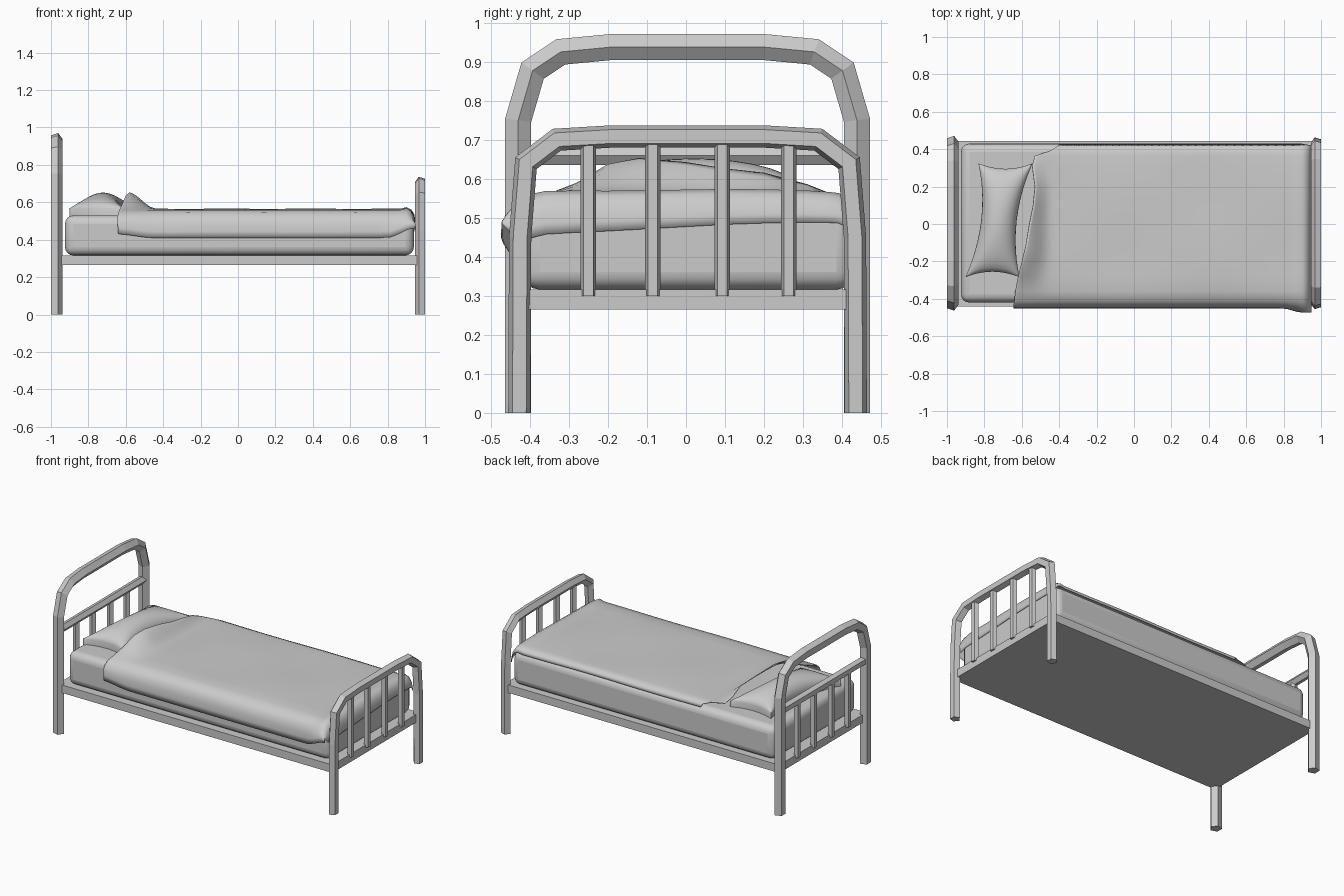
import bpy, bmesh, math
from mathutils import Vector

if "Cube" in bpy.data.objects:
    bpy.data.objects.remove(bpy.data.objects["Cube"])


def make(name, verts, faces, smooth=None):
    me = bpy.data.meshes.new(name)
    me.from_pydata(verts, [], faces)
    bm = bmesh.new()
    bm.from_mesh(me)
    bmesh.ops.recalc_face_normals(bm, faces=bm.faces[:])
    bm.to_mesh(me)
    bm.free()
    ob = bpy.data.objects.new(name, me)
    bpy.context.collection.objects.link(ob)
    if smooth:
        bpy.ops.object.select_all(action='DESELECT')
        ob.select_set(True)
        bpy.context.view_layer.objects.active = ob
        bpy.ops.object.shade_smooth_by_angle(angle=math.radians(smooth))
    return ob


def tube(name, path, x, r, side, sides=5):
    """Sweep a pentagon along a (y, z) path; side = x direction of its point."""
    pts = [Vector(p) for p in path]
    verts, faces = [], []
    for i, p in enumerate(pts):
        a = (p - pts[i - 1]).normalized() if i else (pts[1] - p).normalized()
        b = (pts[i + 1] - p).normalized() if i < len(pts) - 1 else a
        t = (a + b).normalized()
        n = Vector((-t.y, t.x)) / max(t.dot(a), 0.3)
        for k in range(sides):
            g = math.tau * k / sides
            q = p + n * r * math.sin(g)
            verts.append((x + side * r * math.cos(g), q.x, q.y))
    for i in range(len(pts) - 1):
        for k in range(sides):
            j, m = i * sides, (k + 1) % sides
            faces.append((j + k, j + m, j + m + sides, j + k + sides))
    faces += [tuple(range(sides)), tuple(range(len(verts) - sides, len(verts)))]
    return make(name, verts, faces)


def box(name, lo, hi, bevel=0):
    bpy.ops.mesh.primitive_cube_add(size=1, location=[(a + b) / 2 for a, b in zip(lo, hi)])
    ob = bpy.context.object
    ob.name = name
    ob.scale = [b - a for a, b in zip(lo, hi)]
    bpy.ops.object.transform_apply(location=False, rotation=False)
    if bevel:
        m = ob.modifiers.new("round", 'BEVEL')
        m.width, m.segments = bevel, 4
        bpy.ops.object.shade_smooth_by_angle(angle=math.radians(40))
    return ob


def arch(half):
    return [(y + .004, z) for y, z in half] + [(.004 - y, z) for y, z in reversed(half)]


# Bent tube head and foot ends
HX, FX = -.972, .9757
tube("head_arch", arch([(.434, 0), (.434, .75), (.397, .877), (.325, .925), (.2, .937)]), HX, .035, 1)
tube("foot_arch", arch([(.431, 0), (.429, .45), (.414, .64), (.335, .70), (.2, .708)]), FX, .030, -1)
tube("head_crossbar", [(-.43, .66), (.43, .66)], HX, .026, 1)
for i, y in enumerate((-.25, -.085, .093, .263)):
    tube(f"foot_bar_{i}", [(y, .30), (y, .70)], FX, .021, -1)
    tube(f"head_bar_{i}", [(y, .30), (y, .66)], HX, .021, 1)

# Base and mattress
box("base_slab", (-.975, -.44, .265), (.98, .445, .316))
box("mattress", (-.925, -.42, .316), (.94, .43, .53), .045)


# Pillow: skewed, pinched outline with a domed top
def pillow_point(u, v, top):
    w = .095 + .05 * u * u
    x = -.722 + .035 * u + w * v
    y = .02 + u * (.275 + .03 * v * v)
    z = .567 + .085 * math.sqrt(max(0, (1 - u * u) * (1 - v * v))) if top else .525
    return (x, y, z)


N = 16
pv = [pillow_point(math.sin(math.pi * (i / N - .5)), math.sin(math.pi * (j / N - .5)), top)
      for top in (1, 0) for i in range(N + 1) for j in range(N + 1)]
W, L = N + 1, (N + 1) ** 2
pf = [(o + i * W + j, o + i * W + j + 1, o + (i + 1) * W + j + 1, o + (i + 1) * W + j)
      for o in (0, L) for i in range(N) for j in range(N)]
ring = ([j for j in range(N)] + [i * W + N for i in range(N)]
        + [N * W + j for j in range(N, 0, -1)] + [i * W for i in range(N, 0, -1)])
pf += [(a, b, b + L, a + L) for a, b in zip(ring, ring[1:] + ring[:1])]
make("pillow", pv, pf, 45)

# Blanket: cross rows (y, z, head edge x), foot end drops (x, dz)
rows = [(.422, .525, -.40), (.415, .545, -.41), (.39, .556, -.45), (.365, .558, -.53), (.31, .56, -.545),
        (.2, .561, -.53), (.1, .562, -.54), (0, .562, -.56), (-.12, .562, -.58), (-.2, .561, -.60),
        (-.28, .56, -.62), (-.36, .557, -.635), (-.41, .545, -.64), (-.437, .515, -.645),
        (-.447, .48, -.645), (-.45, .445, -.642), (-.45, .41, -.64)]
foot = [(.90, .008), (.925, -.004), (.94, -.03), (.946, -.06), (.947, -.085)]


def smooth(t):
    t = min(1, max(0, t))
    return t * t * (3 - 2 * t)


bv = []
C = 36
for y, z, x0 in rows:
    drape = smooth((.545 - z) / .12) if y < 0 else 0
    cols = [(x0 + (.87 - x0) * (k / C) ** 1.3, 0) for k in range(C + 1)] + foot
    for x, dz in cols:
        bump = .088 * smooth((-.44 - x) / .15) * smooth((.38 - abs(y - .02)) / .22)
        if drape:
            zz = z + drape * (.02 * smooth((-.45 - x) / .2) + .05 * smooth((x - .8) / .14))
            zz += dz * (1 - drape)
        else:
            zz = z + bump + dz * (1 - .2 * y / .42)
        zz += .003 * math.sin(7 * x + 2) * math.sin(9 * y) * (1 - drape)
        yy = y - .022 * drape * smooth((x - .8) / .1)
        bv.append((x, yy, zz))
M = C + 1 + len(foot)
bf = [(i * M + j, i * M + j + 1, (i + 1) * M + j + 1, (i + 1) * M + j)
      for i in range(len(rows) - 1) for j in range(M - 1)]
blanket = make("blanket", bv, bf, 60)
m = blanket.modifiers.new("thickness", 'SOLIDIFY')
m.thickness, m.offset = .004, 0
